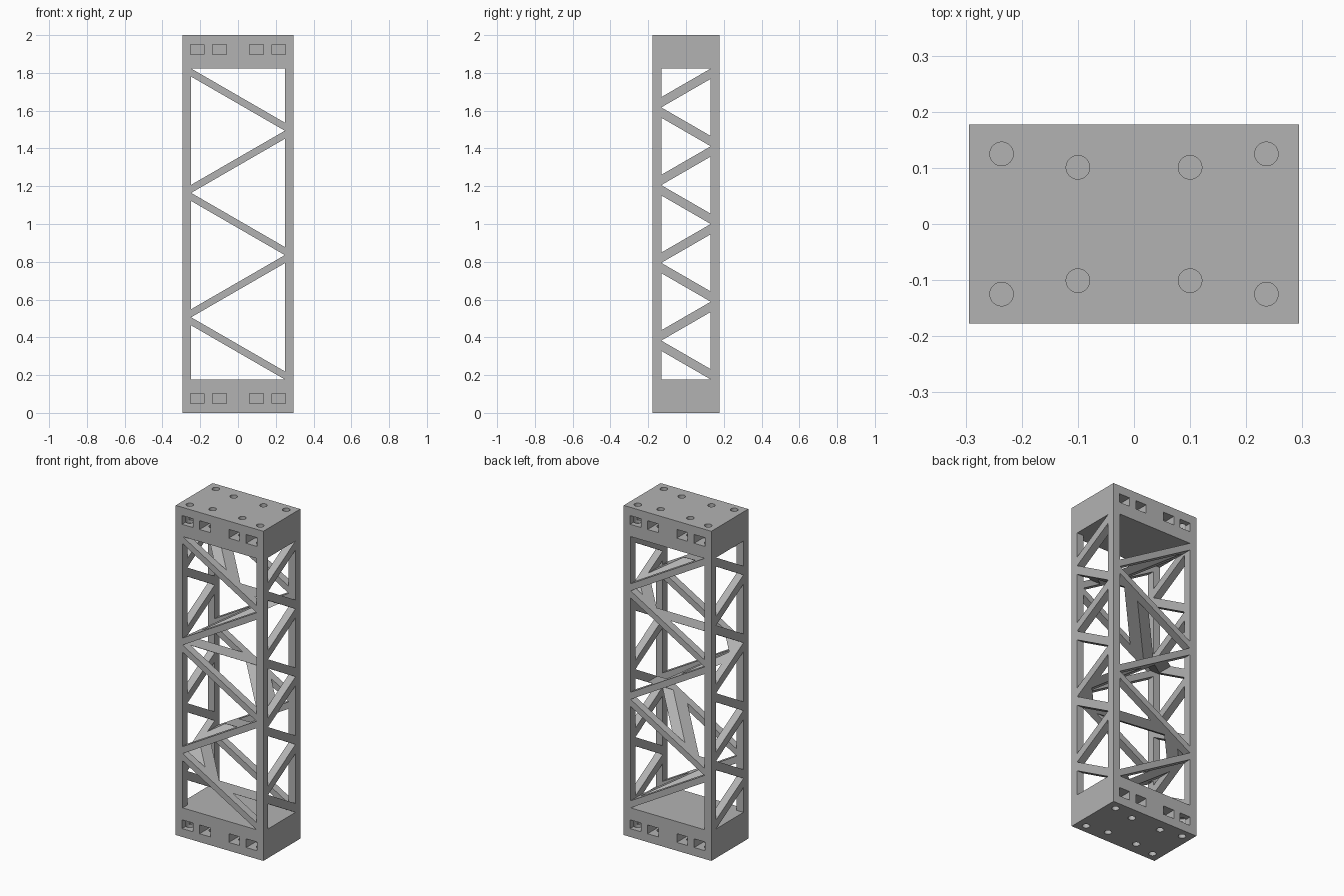
import bpy, bmesh, math
from mathutils import Matrix, Vector

if "Cube" in bpy.data.objects:
    bpy.data.objects.remove(bpy.data.objects["Cube"], do_unlink=True)

# Overall sizes
HALF_X, HALF_Y, HEIGHT = 0.294, 0.177, 2.0
WALL_X, WALL_Y = 0.248, 0.131
LOW, HIGH = 0.177, 1.823
SLOT_Z = 0.077

grey = bpy.data.materials.new("plain grey")
grey.use_nodes = True
grey.diffuse_color = (0.45, 0.45, 0.45, 1)
grey.node_tree.nodes["Principled BSDF"].inputs["Base Color"].default_value = grey.diffuse_color


def make_object(name, bm):
    bmesh.ops.recalc_face_normals(bm, faces=bm.faces)
    mesh = bpy.data.meshes.new(name)
    bm.to_mesh(mesh)
    bm.free()
    mesh.materials.append(grey)
    obj = bpy.data.objects.new(name, mesh)
    bpy.context.collection.objects.link(obj)
    return obj


def add_box(bm, centre, size):
    matrix = Matrix.Translation(centre) @ Matrix.Diagonal((*size, 1))
    bmesh.ops.create_cube(bm, size=1, matrix=matrix)


def add_prism(bm, profile, to_point):
    """Extrude a triangular window straight through the body."""
    near = [bm.verts.new(to_point(u, z, -1)) for u, z in profile]
    far = [bm.verts.new(to_point(u, z, 1)) for u, z in profile]
    bm.faces.new(near)
    bm.faces.new(far[::-1])
    for i in range(3):
        j = (i + 1) % 3
        bm.faces.new((near[i], far[i], far[j], near[j]))


def zigzag_windows(name, wall, struts, first_side, to_point):
    """Alternating triangles with sides at 30 degrees, leaving struts between."""
    bm = bmesh.new()
    pitch = (HIGH - LOW) / struts
    rise = 2 * wall * math.tan(math.radians(30))
    for i in range(struts + 1):
        side = first_side * (-1) ** i
        z = HIGH - i * pitch
        top = z if i == 0 else z + rise
        bottom = z if i == struts else z - rise
        profile = [(side * wall, z), (-side * wall, top), (-side * wall, bottom)]
        add_prism(bm, profile, to_point)
    return make_object(name, bm)


# Solid body
bm = bmesh.new()
add_box(bm, (0, 0, HEIGHT / 2), (2 * HALF_X, 2 * HALF_Y, HEIGHT))
tower = make_object("truss_tower", bm)

# Window cutters: front to back, then side to side
cutters = [
    zigzag_windows("front_windows", WALL_X, 5, -1, lambda u, z, s: Vector((u, s * 0.5, z))),
    zigzag_windows("side_windows", WALL_Y, 8, 1, lambda u, z, s: Vector((s * 0.5, u, z))),
]

# Bolt holes in both ends and the nut slots that meet them
holes, slots = bmesh.new(), bmesh.new()
for sx in (-1, 1):
    for sy in (-1, 1):
        for end in (0, 1):
            slot_z = HEIGHT - SLOT_Z if end else SLOT_Z
            hole_z = HEIGHT if end else 0
            for hole_x, hole_y, slot_x in ((0.236, 0.125, 0.215), (0.1, 0.101, 0.098)):
                bmesh.ops.create_cone(
                    holes, cap_ends=True, segments=32, radius1=0.021, radius2=0.021,
                    depth=0.24, matrix=Matrix.Translation((sx * hole_x, sy * hole_y, hole_z)))
                inner, outer = hole_y - 0.035, HALF_Y + 0.05
                add_box(slots, (sx * slot_x, sy * (inner + outer) / 2, slot_z),
                        (0.072, outer - inner, 0.053))
cutters += [make_object("nut_slots", slots), make_object("bolt_holes", holes)]

# Cut everything out of the body
for cutter in cutters:
    cutter.hide_render = True
    mod = tower.modifiers.new(cutter.name, 'BOOLEAN')
    mod.operation = 'DIFFERENCE'
    mod.solver = 'EXACT'
    mod.object = cutter

# Bake the cuts and drop the cutters
graph = bpy.context.evaluated_depsgraph_get()
baked = bpy.data.meshes.new_from_object(tower.evaluated_get(graph))
tower.modifiers.clear()
tower.data = baked
for cutter in cutters:
    bpy.data.objects.remove(cutter, do_unlink=True)

bpy.context.view_layer.objects.active = tower
tower.select_set(True)
bpy.ops.object.shade_smooth_by_angle(angle=math.radians(25))
